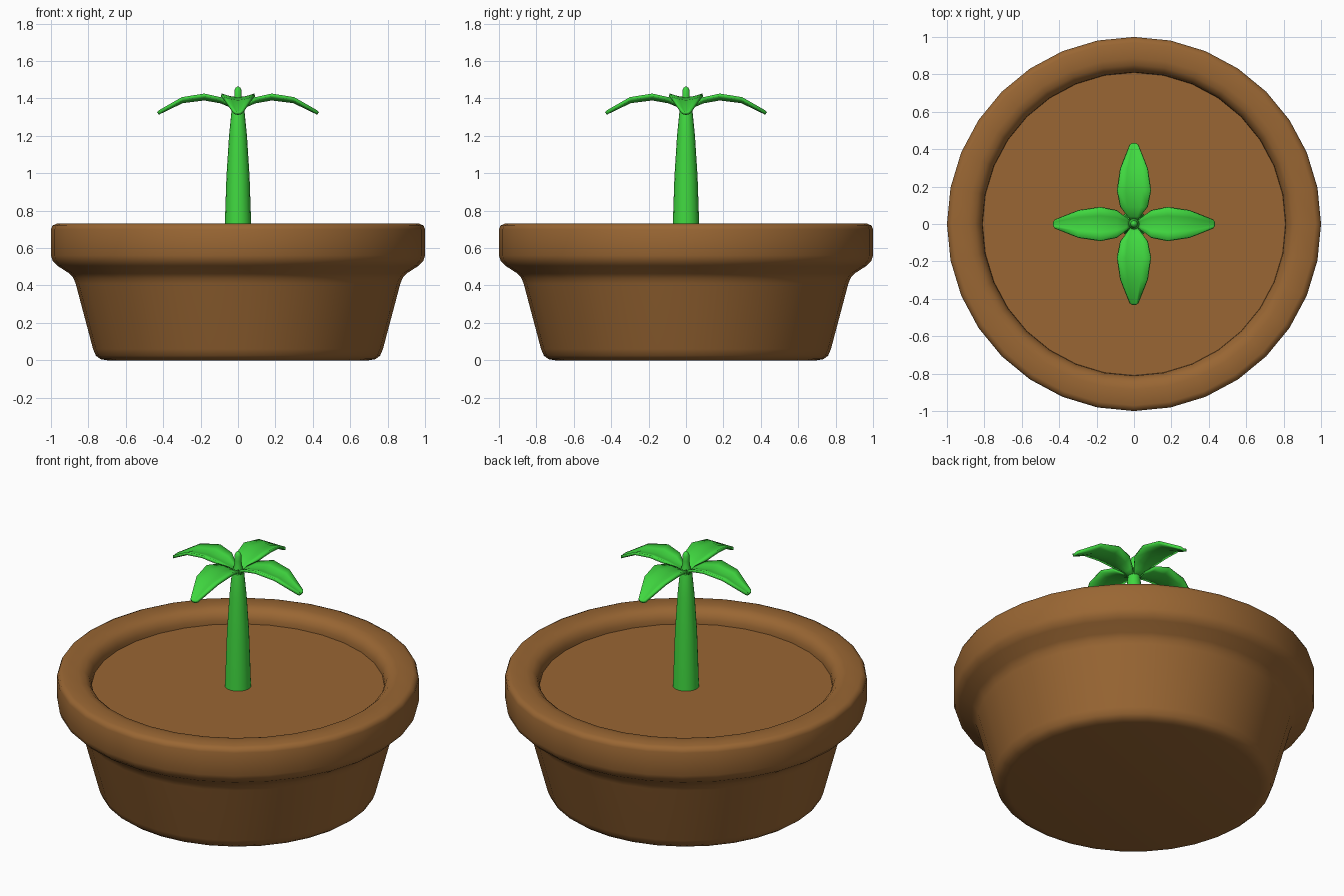
import bpy, bmesh, math

if "Cube" in bpy.data.objects:
    bpy.data.objects.remove(bpy.data.objects["Cube"])


def material(name, rgb):
    m = bpy.data.materials.new(name)
    m.diffuse_color = (*rgb, 1)
    m.use_nodes = True
    m.node_tree.nodes["Principled BSDF"].inputs["Base Color"].default_value = m.diffuse_color
    return m


brown = material("brown", (0.319, 0.133, 0.033))
green = material("green", (0.051, 0.69, 0.051))


def finish(name, bm, mat, angle):
    bmesh.ops.recalc_face_normals(bm, faces=bm.faces)
    me = bpy.data.meshes.new(name)
    bm.to_mesh(me)
    bm.free()
    me.materials.append(mat)
    ob = bpy.data.objects.new(name, me)
    bpy.context.collection.objects.link(ob)
    bpy.ops.object.select_all(action='DESELECT')
    bpy.context.view_layer.objects.active = ob
    ob.select_set(True)
    bpy.ops.object.shade_smooth_by_angle(angle=math.radians(angle))
    return ob


def lathe(name, profile, sides, mat, angle=50):
    """Spin (radius, z) points round z; both ends are capped."""
    bm = bmesh.new()
    rings = [[bm.verts.new((r * math.cos(math.tau * i / sides),
                            r * math.sin(math.tau * i / sides), z))
              for i in range(sides)] for r, z in profile]
    for a, b in zip(rings, rings[1:]):
        for i in range(sides):
            j = (i + 1) % sides
            bm.faces.new((a[i], a[j], b[j], b[i]))
    bm.faces.new(rings[0])
    bm.faces.new(rings[-1])
    return finish(name, bm, mat, angle)


# pot with rounded rim, closed by the flat soil inside
lathe("pot", [(0.70, 0), (0.735, 0.006), (0.76, 0.025), (0.775, 0.06),
              (0.868, 0.41), (0.88, 0.44), (0.90, 0.463), (0.965, 0.505),
              (0.99, 0.53), (1.0, 0.56), (1.0, 0.70), (0.992, 0.72),
              (0.97, 0.73), (0.885, 0.73), (0.85, 0.722), (0.825, 0.70),
              (0.812, 0.67), (0.81, 0.645)], 32, brown)

# stem with a small bud on top
lathe("stem", [(0.073, 0.64), (0.07, 0.74), (0.062, 0.98), (0.048, 1.2),
               (0.035, 1.33), (0.022, 1.38), (0.02, 1.41), (0.02, 1.44),
               (0.013, 1.457), (0.004, 1.463)], 16, green)

# four drooping leaves with a shallow trough: (distance, half width, z)
stations = [(0.01, 0.012, 1.335), (0.04, 0.035, 1.368), (0.09, 0.07, 1.389),
            (0.18, 0.087, 1.405), (0.30, 0.07, 1.39), (0.425, 0.022, 1.33),
            (0.432, 0.01, 1.325)]
for n, label in enumerate(("right", "back", "left", "front")):
    bm = bmesh.new()
    rows = [[bm.verts.new((d, s * w, z + abs(s) ** 1.5 * w * 0.24))
             for s in (-1, -0.5, 0, 0.5, 1)] for d, w, z in stations]
    for a, b in zip(rows, rows[1:]):
        for i in range(4):
            bm.faces.new((a[i], b[i], b[i + 1], a[i + 1]))
    leaf = finish("leaf_" + label, bm, green, 60)
    if leaf.data.polygons[0].normal.z < 0:
        leaf.data.flip_normals()
    leaf.rotation_euler.z = n * math.pi / 2
    sol = leaf.modifiers.new("thickness", 'SOLIDIFY')
    sol.thickness = 0.016
    sol.offset = -1
